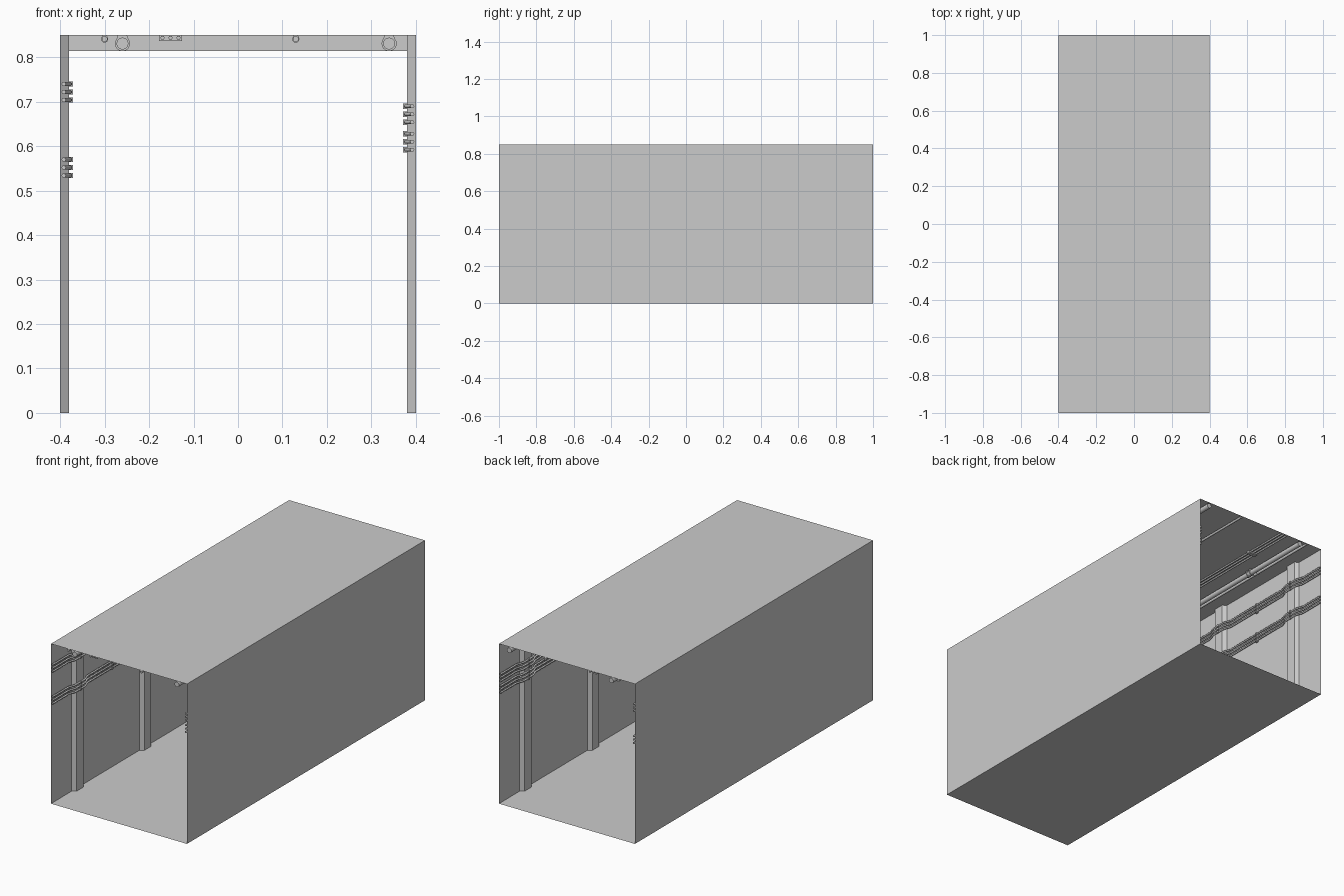
import bpy, bmesh, math
from mathutils import Vector

cube = bpy.data.objects.get("Cube")
if cube:
    bpy.data.objects.remove(cube, do_unlink=True)

W, L, H = 0.4, 1.0, 0.85          # half width, half length, height
PILLARS = (-0.785, -0.215, 0.215, 0.785)

grey = bpy.data.materials.new("plain grey")
grey.use_nodes = True
COLOUR = (0.6, 0.6, 0.6, 1)
grey.diffuse_color = COLOUR
grey.node_tree.nodes["Principled BSDF"].inputs["Base Color"].default_value = COLOUR


def add_object(name, data):
    ob = bpy.data.objects.new(name, data)
    bpy.context.collection.objects.link(ob)
    data.materials.append(grey)
    return ob


def mesh_object(name, bm):
    bmesh.ops.recalc_face_normals(bm, faces=bm.faces)
    me = bpy.data.meshes.new(name)
    bm.to_mesh(me)
    bm.free()
    return add_object(name, me)


def prism(name, outline, direction):
    """Closed outline of 3D points extruded along a direction."""
    bm = bmesh.new()
    face = bm.faces.new([bm.verts.new(p) for p in outline])
    out = bmesh.ops.extrude_face_region(bm, geom=[face], use_keep_orig=True)
    verts = [g for g in out["geom"] if isinstance(g, bmesh.types.BMVert)]
    bmesh.ops.translate(bm, verts=verts, vec=direction)
    return mesh_object(name, bm)


def box(name, lo, hi):
    outline = [(lo[0], lo[1], lo[2]), (hi[0], lo[1], lo[2]),
               (hi[0], hi[1], lo[2]), (lo[0], hi[1], lo[2])]
    return prism(name, outline, (0, 0, hi[2] - lo[2]))


def tube(name, points, radius, resolution):
    """Round bar swept along a path."""
    cu = bpy.data.curves.new(name, "CURVE")
    cu.dimensions = "3D"
    cu.bevel_depth = radius
    cu.bevel_resolution = resolution
    cu.use_fill_caps = True
    sp = cu.splines.new("POLY")
    sp.points.add(len(points) - 1)
    for p, co in zip(sp.points, points):
        p.co = (*co, 1)
    sp.use_smooth = True
    return add_object(name, cu)


# Shell: floor, walls and ceiling, open at both ends
bm = bmesh.new()
bmesh.ops.create_cube(bm, size=1)
for v in bm.verts:
    v.co = (v.co.x * 2 * W, v.co.y * 2 * L, (v.co.z + 0.5) * H)
ends = [f for f in bm.faces if abs(f.normal.y) > 0.9]
bmesh.ops.delete(bm, geom=ends, context="FACES_ONLY")
mesh_object("corridor_shell", bm)

# Tapered pillars on both walls
for side, label in ((-1, "right"), (1, "left")):
    for y in PILLARS:
        outline = [(side * W, y - 0.042, 0), (side * (W - 0.02), y - 0.028, 0),
                   (side * (W - 0.02), y + 0.028, 0), (side * W, y + 0.042, 0)]
        prism(label + "_pillar", outline, (0, 0, H))

# Ceiling beam in the middle
box("ceiling_beam", (-W, -0.04, H - 0.036), (W, 0.04, H))


def pipe(x, r):
    """Ceiling pipe with drop-shaped hangers."""
    z = H - r * 1.12
    tube("ceiling_pipe", [(x, -L, z), (x, L, z)], r * 0.8, 4)
    arc = [math.radians(a) for a in range(-220, 41, 20)]
    for y in (-0.6, -0.1, 0.1, 0.6):
        for end in (-1, 1):
            yy = y + end * 0.012
            outline = [(x - r * 0.6, yy, H)]
            outline += [(x + r * math.cos(a), yy, z + r * math.sin(a)) for a in arc]
            outline += [(x + r * 0.6, yy, H)]
            prism("pipe_hanger", outline, (0, 0.008, 0))


for x, r in ((-0.30, 0.008), (-0.26, 0.017), (0.13, 0.008), (0.34, 0.017)):
    pipe(x, r)

# Ceiling cables with clips
for x in (-0.17, -0.152, -0.134):
    tube("ceiling_cable", [(x, -L, H - 0.006), (x, L, H - 0.006)], 0.005, 1)
for y in (-0.75, -0.25, 0.25, 0.75):
    box("ceiling_cable_clip", (-0.178, y - 0.008, H - 0.013), (-0.126, y + 0.008, H))


def wall_bundle(side, heights):
    """Cables running along a wall and stepping out over each pillar."""
    wall, out = W - 0.008, W - 0.022
    path = [(wall, -L)]
    for y in PILLARS:
        for i in range(7):                      # eased step outwards
            t = i / 6
            e = t * t * (3 - 2 * t)
            path.append((wall + (out - wall) * e, y - 0.085 + 0.05 * t))
        for i in range(7):                      # and back to the wall
            t = i / 6
            e = t * t * (3 - 2 * t)
            path.append((out + (wall - out) * e, y + 0.035 + 0.05 * t))
    path.append((wall, L))
    for z in heights:
        tube("wall_cable", [(side * x, y, z) for x, y in path], 0.005, 1)
    # Clips between the pillars, and on them
    lo, hi = min(heights) - 0.008, max(heights) + 0.008
    for y in (-0.5, 0, 0.5):
        a, b = sorted((side * W, side * (W - 0.009)))
        box("wall_clip", (a, y - 0.008, lo), (b, y + 0.008, hi))
        for z in heights:
            a, b = sorted((side * W, side * (W - 0.015)))
            box("wall_clip_loop", (a, y - 0.005, z - 0.006), (b, y + 0.005, z + 0.006))
    for y in PILLARS:
        for z in heights:
            a, b = sorted((side * (W - 0.018), side * (W - 0.029)))
            box("pillar_clip_loop", (a, y - 0.005, z - 0.006), (b, y + 0.005, z + 0.006))


for side, middle in ((-1, 0.722), (-1, 0.552), (1, 0.672), (1, 0.61)):
    wall_bundle(side, [middle - 0.018, middle, middle + 0.018])
